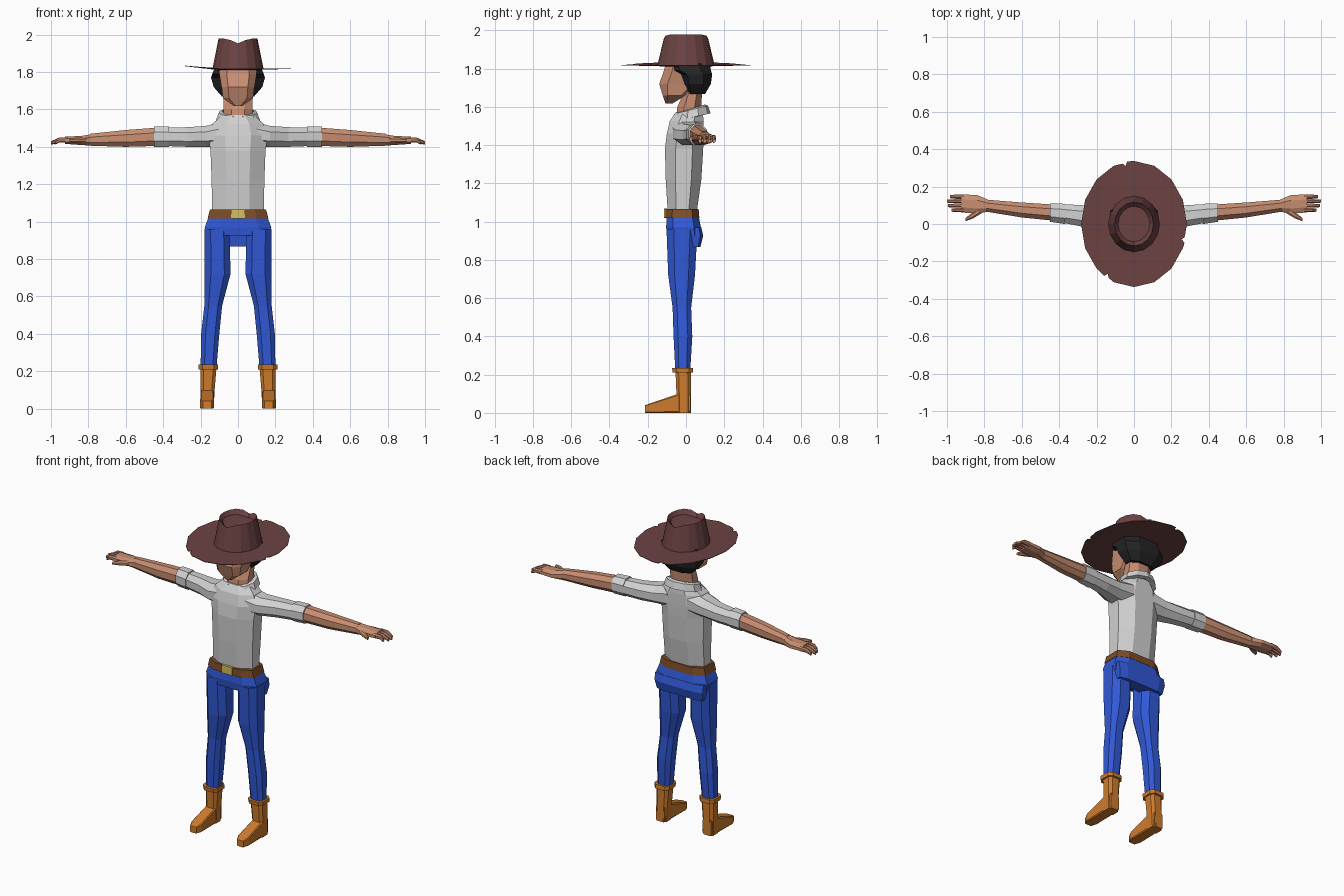
import bpy, bmesh, math


def mat(name, rgb):
    m = bpy.data.materials.new(name)
    m.diffuse_color = (*rgb, 1)
    return m


HAT = mat("maroon felt", (0.15, 0.055, 0.055))
HAIR = mat("black hair", (0.018, 0.018, 0.018))
SKIN = mat("skin", (0.58, 0.27, 0.165))
SHIRT = mat("light grey cloth", (0.64, 0.64, 0.64))
DENIM = mat("blue denim", (0.03, 0.10, 0.68))
LEATHER = mat("tan leather", (0.62, 0.20, 0.025))
BELT = mat("brown leather", (0.21, 0.075, 0.02))
BRASS = mat("brass", (0.68, 0.52, 0.10))


def loft(name, rings, material, mirror=False):
    """Skin a list of equal-length point rings and cap both ends."""
    bm = bmesh.new()
    vs = [[bm.verts.new(p) for p in r] for r in rings]
    n = len(vs[0])
    for a, b in zip(vs, vs[1:]):
        for i in range(n):
            j = (i + 1) % n
            bm.faces.new((a[i], a[j], b[j], b[i]))
    bm.faces.new(vs[0])
    bm.faces.new(vs[-1])
    bmesh.ops.recalc_face_normals(bm, faces=bm.faces)
    me = bpy.data.meshes.new(name)
    bm.to_mesh(me)
    bm.free()
    me.materials.append(material)
    ob = bpy.data.objects.new(name, me)
    bpy.context.collection.objects.link(ob)
    if mirror:
        md = ob.modifiers.new("Mirror", 'MIRROR')
        md.use_mirror_merge = False
    return ob


def octo(axis, t, a0, a1, b0, b1, c=0.28):
    """Chamfered rectangle at position t on an axis."""
    u, v = (a1 - a0) * c, (b1 - b0) * c
    pts = [(a0 + u, b0), (a1 - u, b0), (a1, b0 + v), (a1, b1 - v),
           (a1 - u, b1), (a0 + u, b1), (a0, b1 - v), (a0, b0 + v)]
    return [{'x': (t, a, b), 'y': (a, t, b), 'z': (a, b, t)}[axis] for a, b in pts]


def tube(name, axis, rows, material, mirror=False, c=0.28):
    return loft(name, [octo(axis, *r, c) for r in rows], material, mirror)


def body(name, rows, material, c=0.28):
    """Symmetric part: rows are z, half width, front y, back y."""
    return tube(name, 'z', [(z, -w, w, f, b) for z, w, f, b in rows], material, c=c)


# Boots
tube("boot_shaft", 'z', [(0, .13, .20, -.05, .025), (.10, .125, .20, -.05, .025),
                         (.22, .115, .20, -.055, .025)], LEATHER, True, .2)
tube("boot_foot", 'y', [(.024, .135, .195, 0, .10), (-.04, .13, .20, 0, .10),
                        (-.18, .128, .202, 0, .052), (-.215, .142, .188, 0, .04)],
     LEATHER, True, .08)
tube("boot_cuff", 'z', [(.21, .108, .21, -.07, .038), (.235, .106, .212, -.073, .036)],
     LEATHER, True, .2)

# Trousers
tube("trouser_leg", 'z', [(.96, .045, .178, -.102, .06), (.72, .04, .178, -.093, .047),
                          (.55, .085, .18, -.07, .027), (.40, .10, .197, -.065, .033),
                          (.22, .115, .20, -.056, .022)], DENIM, True, .24)
body("trouser_hips", [(1.03, .155, -.10, .066), (.97, .178, -.104, .078),
                      (.925, .172, -.098, .082)], DENIM, .2)
body("trouser_seat", [(.97, .17, -.01, .08), (.925, .17, -.01, .09),
                      (.868, .16, .0, .075)], DENIM, .15)

# Belt and buckle
body("belt", [(1.018, .162, -.108, .07), (1.065, .15, -.106, .066)], BELT, .2)
tube("belt_buckle", 'y', [(-.10, -.037, .037, 1.018, 1.068),
                          (-.115, -.037, .037, 1.018, 1.068)], BRASS, c=.05)

# Shirt
body("shirt_torso", [(1.04, .138, -.095, .055), (1.22, .141, -.106, .08),
                     (1.38, .147, -.11, .09), (1.46, .16, -.10, .092),
                     (1.525, .135, -.085, .092), (1.57, .085, -.055, .088)], SHIRT)
tube("shirt_sleeve", 'x', [(.07, -.075, .09, 1.40, 1.54), (.17, -.06, .092, 1.40, 1.512),
                           (.27, -.015, .10, 1.40, 1.505),
                           (.40, .01, .107, 1.405, 1.503)], SHIRT, True)
tube("sleeve_cuff", 'x', [(.37, .0, .108, 1.40, 1.51), (.45, .012, .11, 1.40, 1.51)],
     SHIRT, True)

# Collar: tilted band, open at the front
collar = []
for k in range(11):
    a = math.radians(-76 + 332 * k / 10)
    ca, sa = math.cos(a), math.sin(a)
    z = 1.562 + .022 * sa
    collar.append([(r * ca, .025 + r * .86 * sa, z + dz)
                   for r, dz in ((.085, .028), (.105, .022), (.12, -.018), (.09, -.022))])
loft("shirt_collar", collar, SHIRT)

# Forearms and hands
tube("forearm", 'x', [(.43, .018, .104, 1.405, 1.503), (.60, .035, .115, 1.40, 1.49),
                      (.79, .066, .13, 1.406, 1.47)], SKIN, True)
tube("palm", 'x', [(.78, .066, .13, 1.406, 1.468), (.84, .055, .155, 1.41, 1.458),
                   (.925, .062, .158, 1.416, 1.455)], SKIN, True)
for i, tip in enumerate((.975, .995, 1.0, .985)):
    y = .063 + .024 * i
    tube(f"finger_{i + 1}", 'x', [(.91, y, y + .022, 1.422, 1.452),
                                  (.955, y, y + .022, 1.424, 1.45),
                                  (tip, y + .003, y + .019, 1.412, 1.43)], SKIN, True)
tube("thumb", 'x', [(.81, .06, .10, 1.42, 1.452), (.86, .03, .065, 1.422, 1.45),
                    (.90, .015, .033, 1.425, 1.442)], SKIN, True)

# Neck and head
body("neck", [(1.52, .08, -.055, .078), (1.60, .078, -.045, .08),
              (1.70, .078, .0, .085)], SKIN)
body("head", [(1.618, .022, -.108, -.07), (1.66, .08, -.122, .0),
              (1.72, .088, -.14, .08), (1.79, .10, -.115, .10),
              (1.85, .09, -.10, .10)], SKIN, .2)
body("hair", [(1.668, .085, .0, .10), (1.72, .13, -.02, .13),
              (1.77, .144, -.04, .137), (1.79, .138, -.085, .13),
              (1.83, .12, -.10, .125)], HAIR, .25)

# Hat brim: oval with three small nicks in the edge
edge = [(22.5 * i, 1) for i in range(16)]
for n in (100, 238, 345):
    edge += [(n - 2.5, 1), (n, .93), (n + 2.5, .98)]
edge.sort()


def oval(rx, ry, zf, pts):
    out = []
    for d, r in pts:
        x, y = rx * r * math.cos(math.radians(d)), ry * r * math.sin(math.radians(d))
        out.append((x, y, zf(x)))
    return out


def curl(x):
    return 1.82 + .014 * max(0, -x / .28 - .4) / .6


flat = [(d, 1) for d, r in edge]
loft("hat_brim", [oval(.12, .13, lambda x: 1.817, flat), oval(.283, .337, curl, edge),
                  oval(.283, .337, lambda x: curl(x) - .003, edge),
                  oval(.12, .13, lambda x: 1.812, flat)], HAT)

# Hat crown with a front-to-back crease and dished top
circle = [(22.5 * i, 1) for i in range(16)]


def crease(x):
    return 1.978 - .025 * max(0, 1 - abs(x) / .055)


loft("hat_crown", [oval(.137, .15, lambda x: 1.815, circle), oval(.104, .117, crease, circle),
                   oval(.085, .095, lambda x: crease(x) - .025, circle)], HAT)
